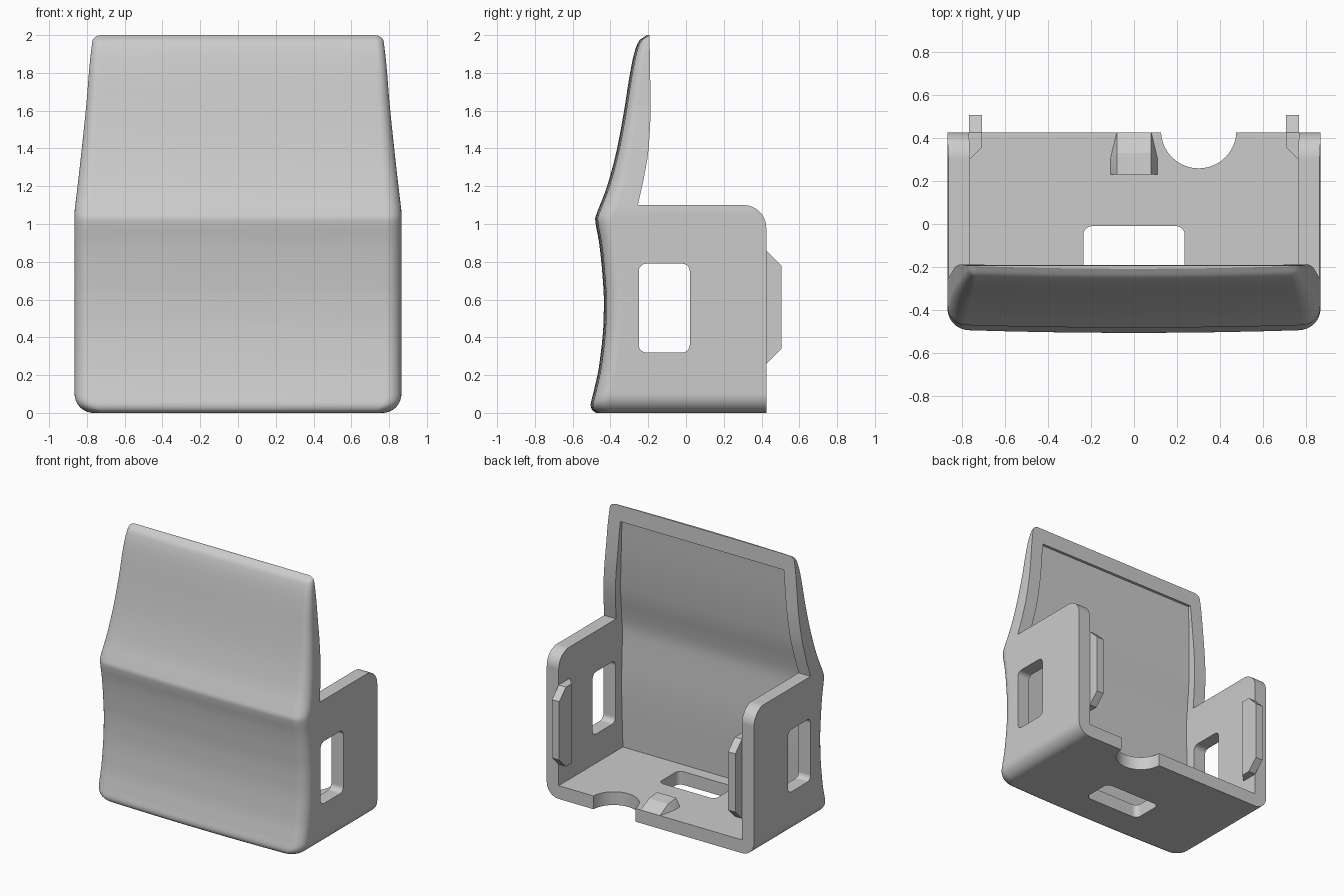
import bpy, bmesh, math

cube = bpy.data.objects.get("Cube")
if cube:
    bpy.data.objects.remove(cube, do_unlink=True)

grey = bpy.data.materials.new("light_grey")
grey.use_nodes = True
grey.diffuse_color = (0.6, 0.6, 0.6, 1)
grey.node_tree.nodes["Principled BSDF"].inputs["Base Color"].default_value = (0.6, 0.6, 0.6, 1)


def finish(name, bm):
    bmesh.ops.recalc_face_normals(bm, faces=bm.faces)
    mesh = bpy.data.meshes.new(name)
    bm.to_mesh(mesh)
    bm.free()
    mesh.materials.append(grey)
    ob = bpy.data.objects.new(name, mesh)
    bpy.context.collection.objects.link(ob)
    return ob


def loft(name, rings):
    """Closed solid through rings of equal point count."""
    bm = bmesh.new()
    rows = [[bm.verts.new(p) for p in ring] for ring in rings]
    n = len(rows[0])
    for a, b in zip(rows, rows[1:]):
        for i in range(n):
            j = (i + 1) % n
            bm.faces.new((a[i], a[j], b[j], b[i]))
    bm.faces.new(rows[0][::-1])
    bm.faces.new(rows[-1])
    return finish(name, bm)


def hull(name, points):
    bm = bmesh.new()
    for p in points:
        bm.verts.new(p)
    bmesh.ops.convex_hull(bm, input=bm.verts)
    bmesh.ops.dissolve_limit(bm, angle_limit=0.01, verts=bm.verts, edges=bm.edges)
    return finish(name, bm)


def prism_x(name, profile):
    """Extrude a (y, z) profile right across the model."""
    return loft(name, [[(x, y, z) for y, z in profile] for x in (-1.2, 1.2)])


def prism_z(name, profile):
    """Extrude an (x, y) profile through the floor."""
    return loft(name, [[(x, y, z) for x, y in profile] for z in (-0.2, 0.2)])


def arc(cx, cy, r, start, end, n=8):
    angles = [math.radians(start + (end - start) * i / n) for i in range(n + 1)]
    return [(cx + r * math.cos(a), cy + r * math.sin(a)) for a in angles]


def rounded_rect(x0, x1, y0, y1, r):
    return (arc(x1 - r, y0 + r, r, -90, 0) + arc(x1 - r, y1 - r, r, 0, 90)
            + arc(x0 + r, y1 - r, r, 90, 180) + arc(x0 + r, y0 + r, r, 180, 270))


def curve(keys, z):
    """Smooth interpolation without overshoot through (z, value) keys."""
    z = min(max(z, keys[0][0]), keys[-1][0])
    d = [(b[1] - a[1]) / (b[0] - a[0]) for a, b in zip(keys, keys[1:])]
    m = [d[0]] + [0 if p * q <= 0 else 2 * p * q / (p + q) for p, q in zip(d, d[1:])] + [d[-1]]
    i = max(k for k in range(len(d)) if keys[k][0] <= z)
    h = keys[i + 1][0] - keys[i][0]
    t = (z - keys[i][0]) / h
    return ((2*t**3 - 3*t*t + 1) * keys[i][1] + (t**3 - 2*t*t + t) * h * m[i]
            + (3*t*t - 2*t**3) * keys[i + 1][1] + (t**3 - t*t) * h * m[i + 1])


# Profiles by height: front face, half width, inner face, rear rim
FRONT = [(0, -0.475), (0.015, -0.497), (0.04, -0.505), (0.1, -0.492), (0.25, -0.46),
         (0.5, -0.436), (0.6, -0.435), (0.75, -0.444), (0.9, -0.46), (1.0, -0.478),
         (1.03, -0.481), (1.06, -0.471), (1.2, -0.418), (1.4, -0.365), (1.6, -0.328),
         (1.8, -0.296), (1.92, -0.27), (1.97, -0.248), (2.0, -0.208)]
WIDTH = [(1.07, 0.865), (1.3, 0.838), (1.6, 0.806), (1.97, 0.77), (2.0, 0.757)]
INNER = [(0.1, -0.34), (0.6, -0.325), (1.0, -0.335), (1.1, -0.32), (1.3, -0.275),
         (1.6, -0.235), (1.88, -0.212)]
RIM = [(1.1, -0.255), (1.25, -0.222), (1.4, -0.198), (1.6, -0.188), (2.1, -0.195)]


def half_width(z):
    drop = max(0.1 - z, 0)
    return curve(WIDTH, z) - 0.1 + math.sqrt(max(0.01 - drop * drop, 0))


def body_ring(z):
    w, f = half_width(z), curve(FRONT, z)
    r = 0.085 if z < 1.1 else 0.085 - 0.045 * (z - 1.1) / 0.9
    half = [(w, 0.6)] + arc(w - r, f + r + 0.012, r, 0, -90)
    half += [((w - r) * k, f + 0.012 * k * k) for k in (0.75, 0.5, 0.25)]
    ring = half + [(0, f)] + [(-x, y) for x, y in reversed(half)]
    return [(x, y, z) for x, y in ring]


# Curved front panel with side walls and floor as one solid
levels = [0.1 * (1 - math.cos(math.pi * i / 20)) for i in range(11)]
levels += [0.1 + 0.03 * i for i in range(1, 30)]
levels += [0.97 + 0.015 * (i + 1) for i in range(9)]
levels += [1.105 + 0.035 * (i + 1) for i in range(24)]
levels += [1.96, 1.97, 1.98, 1.988, 1.994, 2.0]
body = loft("front_panel_bracket", [body_ring(z) for z in levels])

# Rear outline: straight back, rounded wall corners, curved panel back
back = [(0.425, -0.1)] + arc(0.305, 0.98, 0.12, 0, 90, 12)
back += [(curve(RIM, 1.1 + 0.05 * i), 1.1 + 0.05 * i) for i in range(21)]
back += [(0.8, 2.1), (0.8, -0.1)]

# Hollow interior, narrowing into a shallow recess behind the panel
hollow = []
for z in [0.1 + 0.05 * i for i in range(36)] + [1.88]:
    w, y = half_width(z) - 0.1, curve(INNER, z)
    hollow.append([(w, 0.9, z), (w, y, z), (-w, y, z), (-w, 0.9, z)])

cutters = [
    prism_x("rear_outline_cutter", back),
    loft("interior_cutter", hollow),
    prism_x("side_window_cutter", rounded_rect(-0.25, 0.02, 0.32, 0.79, 0.04)),
    prism_z("floor_window_cutter", rounded_rect(-0.235, 0.235, -0.25, -0.01, 0.04)),
    prism_z("cable_notch_cutter", arc(0.3, 0.433, 0.175, 0, 360, 40)[:-1]),
]
bpy.context.view_layer.objects.active = body
body.select_set(True)
for cutter in cutters:
    cutter.hide_render = True
    mod = body.modifiers.new("cut", "BOOLEAN")
    mod.operation = "DIFFERENCE"
    mod.solver = "EXACT"
    mod.object = cutter
    bpy.ops.object.modifier_apply(modifier=mod.name)
    bpy.data.objects.remove(cutter, do_unlink=True)

bpy.ops.object.select_all(action="DESELECT")
body.select_set(True)
bpy.ops.object.shade_smooth_by_angle(angle=math.radians(30))
normals = body.modifiers.new("even_normals", "WEIGHTED_NORMAL")
normals.keep_sharp = True

# Chamfered clips inside the side walls, reaching past the back
for name, s in (("left_clip", 1), ("right_clip", -1)):
    points = []
    for x, y, inset in ((0.765, 0.295, 0), (0.705, 0.355, 0), (0.705, 0.425, 0),
                        (0.765, 0.425, 0), (0.705, 0.505, 0.08), (0.765, 0.505, 0.08)):
        points += [(s * x, y, 0.26 + inset), (s * x, y, 0.86 - inset)]
    hull(name, points)

# Ramped catch on the floor
ramp = []
for s in (-1, 1):
    ramp += [(s * 0.11, 0.23, 0.1), (s * 0.11, 0.3, 0.1), (s * 0.08, 0.425, 0.1),
             (s * 0.08, 0.23, 0.16), (s * 0.08, 0.33, 0.15)]
hull("floor_catch", ramp)
